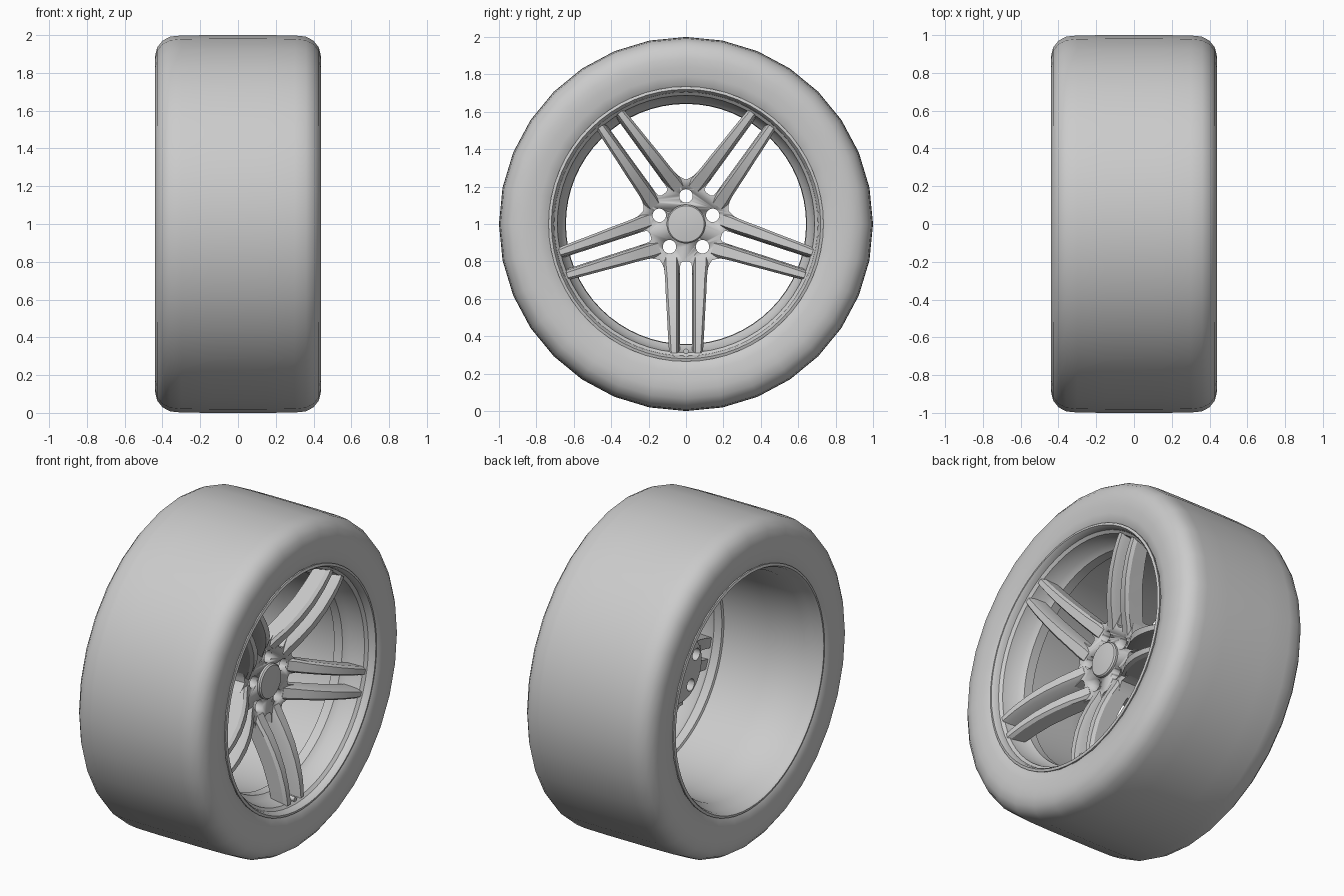
import bpy, bmesh, math
from mathutils import Vector

if "Cube" in bpy.data.objects:
    bpy.data.objects.remove(bpy.data.objects["Cube"])


def polar(x, r, t, a):
    """Wheel coordinates: axial x, radial r, tangential t, at angle a around the axle."""
    return Vector((x, r * math.cos(a) - t * math.sin(a), 1 + r * math.sin(a) + t * math.cos(a)))


def finish(bm, name, angle=35):
    bmesh.ops.recalc_face_normals(bm, faces=bm.faces[:])
    me = bpy.data.meshes.new(name)
    bm.to_mesh(me)
    bm.free()
    ob = bpy.data.objects.new(name, me)
    bpy.context.collection.objects.link(ob)
    bpy.ops.object.select_all(action='DESELECT')
    bpy.context.view_layer.objects.active = ob
    ob.select_set(True)
    bpy.ops.object.shade_smooth_by_angle(angle=math.radians(angle))
    return ob


def revolve(name, profile, n, closed=False, angle=35):
    bm = bmesh.new()
    rings = [[bm.verts.new(polar(x, r, 0, 2 * math.pi * i / n)) for i in range(n)]
             if r > 0 else [bm.verts.new((x, 0, 1))] * n for x, r in profile]
    pairs = list(zip(rings, rings[1:])) + ([(rings[-1], rings[0])] if closed else [])
    for A, B in pairs:
        for i in range(n):
            j = (i + 1) % n
            bm.faces.new(list(dict.fromkeys((A[i], A[j], B[j], B[i]))))
    return finish(bm, name, angle)


def prism(bm, pts, x0, x1):
    """Extrude a (y, z) outline along the axle."""
    a = [bm.verts.new((x0, p.y, p.z)) for p in pts]
    b = [bm.verts.new((x1, p.y, p.z)) for p in pts]
    bm.faces.new(a[::-1])
    bm.faces.new(b)
    for i in range(len(a)):
        j = (i + 1) % len(a)
        bm.faces.new((a[i], a[j], b[j], b[i]))


def circle(r, a, rad, n=24):
    c = polar(0, r, 0, a)
    return [c + Vector((0, rad * math.cos(2 * math.pi * i / n), rad * math.sin(2 * math.pi * i / n)))
            for i in range(n)]


SPOKES = [math.radians(-90 + 72 * k) for k in range(5)]

# Tyre: mirrored half profile of sidewall, shoulder and tread
half = [(0.405, 0.72), (0.425, 0.74), (0.435, 0.79), (0.44, 0.84), (0.44, 0.885), (0.428, 0.935),
        (0.40, 0.97), (0.36, 0.992), (0.30, 0.998), (0.15, 1.0)]
revolve("tyre", half + [(-x, r) for x, r in reversed(half)], 32, angle=50)

# Rim: lips, ledge behind the spokes and drop-centre barrel, as a closed shell
revolve("rim", [(-0.43, 0.735), (-0.435, 0.72), (-0.42, 0.71), (-0.37, 0.70), (-0.33, 0.672),
                (-0.10, 0.66), (0.20, 0.655), (0.205, 0.642), (0.26, 0.645), (0.29, 0.672),
                (0.38, 0.688), (0.395, 0.705), (0.42, 0.71), (0.435, 0.72), (0.43, 0.735),
                (0.37, 0.72), (0.20, 0.69), (-0.20, 0.69), (-0.37, 0.72)], 64, closed=True)

# Hub: five-fold outline with slot notches and rounded valleys
outline = []
for a in SPOKES:
    side = [(0.20, 0.015), (0.21, 0.03), (0.27, 0.034), (0.27, 0.112), (0.235, 0.118), (0.212, 0.128)]
    pts = [(r, -t) for r, t in reversed(side)] + side
    outline += [polar(0, r, t, a) for r, t in pts]
    outline.append(polar(0, 0.238, 0, a + math.radians(36)))
bm = bmesh.new()
prism(bm, outline, 0.10, 0.205)
hub = finish(bm, "hub")
bm = bmesh.new()
prism(bm, circle(0, 0, 0.195, 48), 0.03, 0.11)
mount = finish(bm, "hub_mount")

# Bolt holes cut through hub and mount
bm = bmesh.new()
for a in SPOKES:
    prism(bm, circle(0.15, a + math.radians(36), 0.036), -0.1, 0.4)
cutter = finish(bm, "bolt_hole_cutter")
cutter.hide_render = True
for ob in (hub, mount):
    mod = ob.modifiers.new("bolt_holes", 'BOOLEAN')
    mod.object = cutter
    mod.solver = 'EXACT'
    bpy.context.view_layer.objects.active = ob
    bpy.ops.object.modifier_apply(modifier=mod.name)
bpy.data.objects.remove(cutter)

# Centre cap, slightly domed
revolve("centre_cap", [(0.10, 0.0), (0.10, 0.104), (0.218, 0.104), (0.226, 0.097), (0.232, 0.05), (0.234, 0.0)], 48)

# Twin spokes: (radius, front x, thickness, inner edge, outer edge)
stations = [(0.175, 0.207, 0.10, 0.052, 0.118), (0.22, 0.232, 0.12, 0.05, 0.118),
            (0.29, 0.275, 0.12, 0.05, 0.112), (0.38, 0.32, 0.12, 0.05, 0.108),
            (0.48, 0.357, 0.115, 0.05, 0.102), (0.58, 0.381, 0.11, 0.05, 0.097),
            (0.65, 0.391, 0.105, 0.05, 0.093), (0.69, 0.393, 0.10, 0.05, 0.09)]
bm = bmesh.new()
for a in SPOKES:
    for s in (-1, 1):
        rings = []
        for r, x, d, ti, to in stations:
            section = [(x - d, 0.032), (x - 0.03, 0.038), (x, ti), (x, to - 0.012), (x - 0.02, to), (x - d, to)]
            rings.append([bm.verts.new(polar(px, r, s * t, a)) for px, t in section])
        for A, B in zip(rings, rings[1:]):
            for i in range(6):
                j = (i + 1) % 6
                bm.faces.new((A[i], A[j], B[j], B[i]))
        bm.faces.new(rings[0])
        bm.faces.new(rings[-1])
finish(bm, "twin_spokes", 25)

# Valve stem between the lower spokes
bm = bmesh.new()
prism(bm, circle(0.68, SPOKES[0], 0.014, 12), 0.30, 0.39)
finish(bm, "valve_stem")
